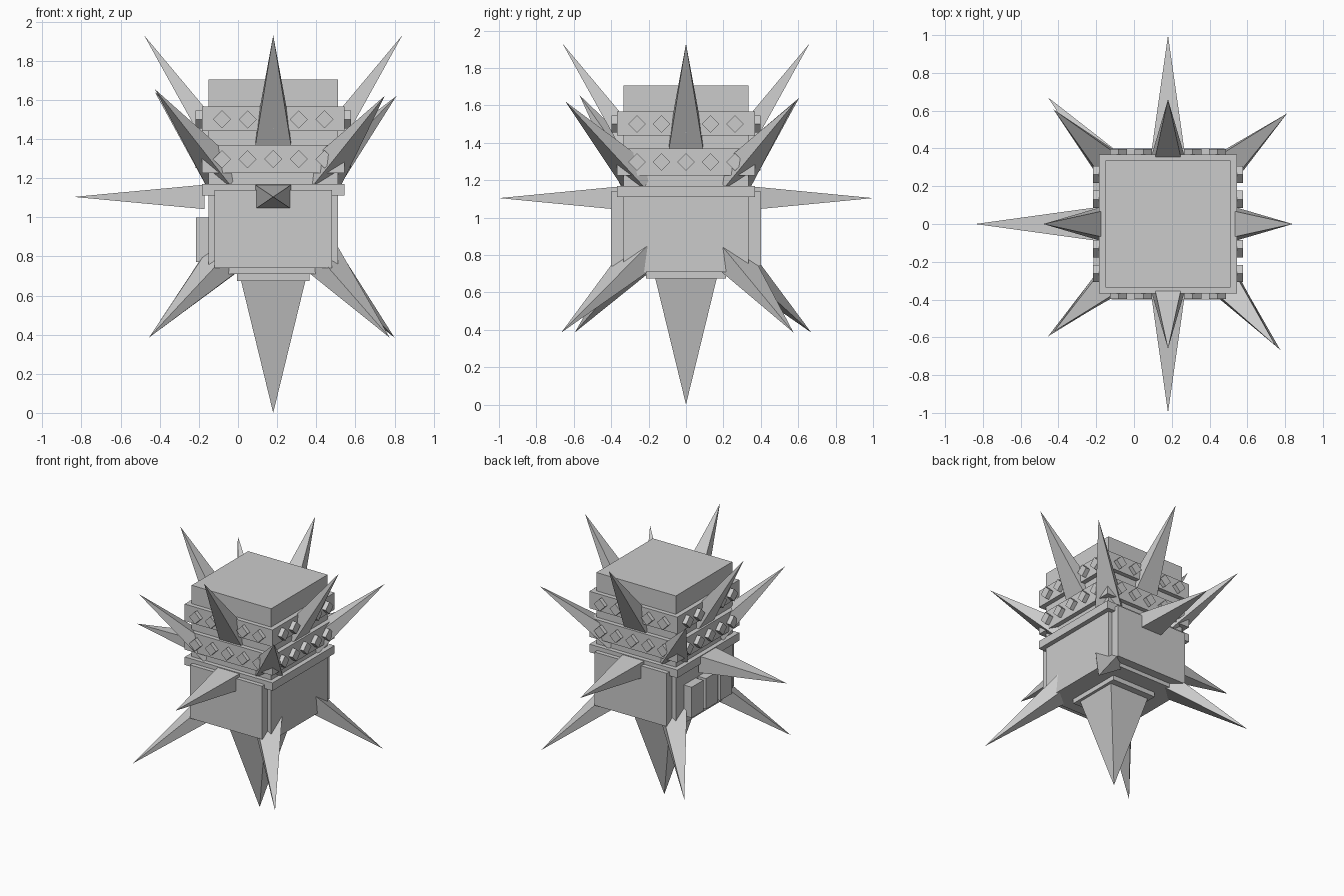
import bpy, bmesh
from math import pi
from mathutils import Vector, Matrix

if "Cube" in bpy.data.objects:
    bpy.data.objects.remove(bpy.data.objects["Cube"])

CX = 0.18  # body axis; the model is off-centre because of the single side spike


def finish(bm, name):
    bmesh.ops.recalc_face_normals(bm, faces=bm.faces)
    me = bpy.data.meshes.new(name)
    bm.to_mesh(me)
    bm.free()
    ob = bpy.data.objects.new(name, me)
    ob.location.x = CX
    bpy.context.collection.objects.link(ob)


def box(name, hx, hy, z0, z1, x=0, y=0):
    bm = bmesh.new()
    m = Matrix.Translation((x, y, (z0 + z1) / 2)) @ Matrix.Diagonal((2 * hx, 2 * hy, z1 - z0, 1))
    bmesh.ops.create_cube(bm, size=1, matrix=m)
    finish(bm, name)


def spike(name, base, tip, w=0.0925, h=0.0625):
    # four-sided pyramid with a level base edge
    base, tip = Vector(base), Vector(tip)
    d = (tip - base).normalized()
    side = d.cross(Vector((0, 0, 1)))
    side = side.normalized() if side.length > 0.01 else Vector((1, 0, 0))
    up = side.cross(d)
    bm = bmesh.new()
    ring = [bm.verts.new(base + side * w * a + up * h * b)
            for a, b in ((-1, -1), (1, -1), (1, 1), (-1, 1))]
    top = bm.verts.new(tip)
    bm.faces.new(ring)
    for i in range(4):
        bm.faces.new((ring[i], ring[(i + 1) % 4], top))
    finish(bm, name)


# stacked body
box("core", 0.33, 0.335, 0.71, 1.705)
box("upper_band", 0.365, 0.368, 1.44, 1.567)
box("lower_band", 0.365, 0.368, 1.225, 1.37)
box("lip", 0.365, 0.368, 1.11, 1.17)
box("front_back_panel", 0.30, 0.40, 0.74, 1.14)
box("bottom_plate", 0.185, 0.215, 0.675, 0.715)

# raised blocks on the left side
for i, y in enumerate((-0.17, 0, 0.17)):
    box(f"side_block_{i}", 0.035, 0.07, 0.77, 1.0, x=-0.36, y=y)

# diamond studs around both bands
bm = bmesh.new()
for z in (1.50, 1.297):
    for k in range(4):
        for i in range(-2, 3):
            m = (Matrix.Rotation(k * pi / 2, 4, 'Z') @ Matrix.Translation((0.365, i * 0.131, z))
                 @ Matrix.Rotation(pi / 4, 4, 'X'))
            bmesh.ops.create_cube(bm, size=0.065, matrix=m)
finish(bm, "diamond_studs")

# upper spikes, one per side
for i, (x, y) in enumerate(((1, 0), (0, 1), (-1, 0), (0, -1))):
    spike(f"upper_spike_{i}", (x * 0.292, y * 0.292, 1.394), (x * 0.66, y * 0.66, 1.93))

# level spikes on the left, front and back
for i, (x, y, r) in enumerate(((-1, 0, 1.02), (0, 1, 1.0), (0, -1, 1.0))):
    spike(f"level_spike_{i}", (x * 0.35, y * 0.35, 1.104), (x * r, y * r, 1.104))

# corner spikes, slightly irregular
for i, (x, y, z) in enumerate(((-0.605, 0.605, 1.64), (0.63, 0.585, 1.62),
                               (0.57, -0.645, 1.62), (-0.605, -0.57, 1.655))):
    sx, sy = (1 if x > 0 else -1), (1 if y > 0 else -1)
    spike(f"corner_spike_{i}", (sx * 0.25, sy * 0.25, 1.21), (x, y, z))
for i, (x, y) in enumerate(((-0.635, 0.67), (0.62, 0.575), (0.595, -0.667), (-0.635, -0.595))):
    sx, sy = (1 if x > 0 else -1), (1 if y > 0 else -1)
    spike(f"lower_corner_spike_{i}", (sx * 0.235, sy * 0.235, 0.80), (x, y, 0.385))

# large spike underneath
spike("bottom_spike", (0, 0, 0.69), (0, 0, 0), 0.168, 0.168)
